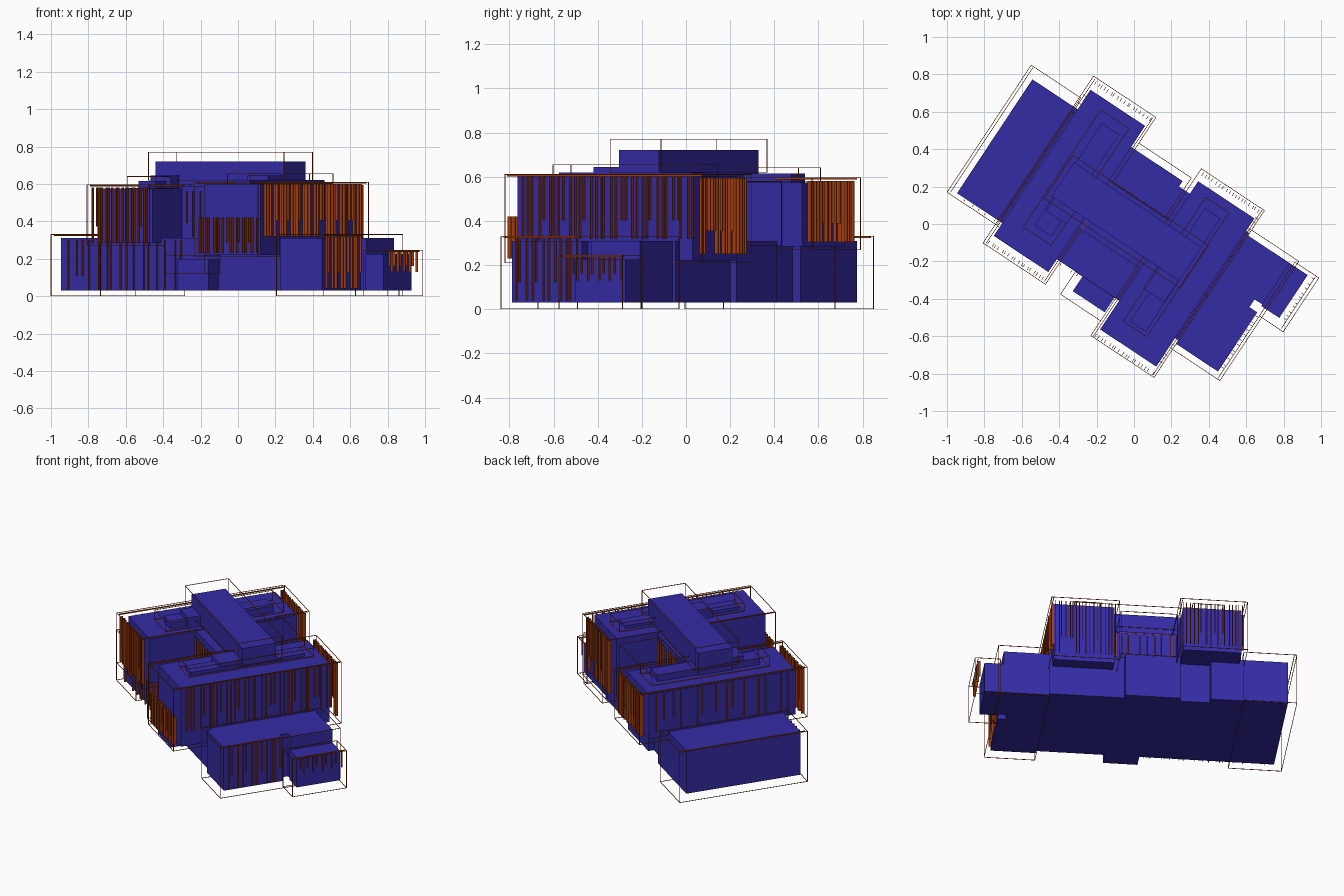
import bpy, bmesh, math, random
from mathutils import Matrix, Vector

random.seed(4)
ROT = Matrix.Rotation(math.radians(-33.5), 4, 'Z')   # whole building is turned in plan


def material(name, col):
    m = bpy.data.materials.new(name)
    m.diffuse_color = col
    return m


BLUE = material("blue_mass", (0.035, 0.025, 0.38, 1))
RUST = material("rust_screen", (0.38, 0.05, 0.005, 1))


def add_box(bm, u0, u1, v0, v1, z0, z1):
    mat = Matrix.Translation(((u0 + u1) / 2, (v0 + v1) / 2, (z0 + z1) / 2)) \
        @ Matrix.Diagonal((u1 - u0, v1 - v0, z1 - z0, 1))
    bmesh.ops.create_cube(bm, size=1, matrix=mat)


def finish(bm, name, mat):
    bm.transform(ROT)
    me = bpy.data.meshes.new(name)
    bm.to_mesh(me)
    bm.free()
    me.materials.append(mat)
    bpy.context.collection.objects.link(bpy.data.objects.new(name, me))


def mass(name, *box):
    bm = bmesh.new()
    add_box(bm, *box)
    finish(bm, name, BLUE)


def frame(name, u0, u1, v0, v1, z0, z1, t=0.0015):
    """Thin bars along the twelve edges of a box."""
    bm = bmesh.new()
    for a in (u0, u1):
        for b in (v0, v1):
            add_box(bm, a - t, a + t, b - t, b + t, z0, z1)
        for z in (z0, z1):
            add_box(bm, a - t, a + t, v0, v1, z - t, z + t)
    for b in (v0, v1):
        for z in (z0, z1):
            add_box(bm, u0, u1, b - t, b + t, z - t, z + t)
    finish(bm, name, RUST)


def fins(name, axis, pos, a, b, z0, z1, n, depth=0.022, t=0.0015):
    """Irregular vertical blades standing in front of a facade, from pos outward."""
    bm = bmesh.new()
    lo, hi = sorted((pos, pos + depth))
    step = (b - a) / n
    for i in range(n):
        c = a + (i + 0.5 + random.uniform(-0.35, 0.35)) * step
        low = z0 + random.choice((0, 0, 0, 0.3)) * (z1 - z0)
        if axis == 'u':
            add_box(bm, lo, hi, c - t, c + t, low, z1)
        else:
            add_box(bm, c - t, c + t, lo, hi, low, z1)
    finish(bm, name, RUST)


# ground floor volumes
mass("west_low_wing", -0.88, -0.42, -0.385, 0.345, 0.03, 0.31)
mass("ground_core", -0.42, 0.54, -0.385, 0.30, 0.03, 0.31)
mass("east_low_wing_south", 0.54, 0.81, -0.41, -0.03, 0.03, 0.31)
mass("east_low_wing_link", 0.54, 0.76, -0.03, 0.02, 0.03, 0.31)
mass("east_low_wing_north", 0.54, 0.81, 0.02, 0.285, 0.03, 0.31)
mass("porch", 0.81, 0.925, 0.01, 0.285, 0.03, 0.225)
mass("front_entry", -0.075, 0.13, -0.48, -0.385, 0.03, 0.20)
mass("rear_terrace", -0.24, 0.09, 0.30, 0.335, 0.03, 0.31)

# tall upper wings and the link between them
mass("west_upper_wing", -0.59, -0.24, -0.467, 0.47, 0.285, 0.575)
mass("east_upper_wing", 0.16, 0.52, -0.57, 0.38, 0.22, 0.60)
mass("upper_link", -0.24, 0.16, -0.18, 0.12, 0.31, 0.59)

# rooftop tiers and the spine
mass("west_roof_tier", -0.44, -0.33, -0.30, 0.355, 0.575, 0.615)
mass("east_roof_tier", 0.27, 0.37, -0.445, 0.28, 0.60, 0.62)
mass("west_roof_upper_tier", -0.43, -0.30, -0.20, 0.095, 0.575, 0.645)
mass("east_roof_upper_tier", 0.23, 0.365, -0.26, 0.095, 0.60, 0.645)
mass("roof_spine", -0.45, 0.37, -0.12, 0.097, 0.575, 0.72)

# light frames standing off every volume
frame("west_low_frame", -0.927, -0.61, -0.41, 0.405, 0.002, 0.33)
frame("west_upper_frame", -0.617, -0.217, -0.53, 0.54, 0.27, 0.595)
frame("east_upper_frame", 0.137, 0.542, -0.625, 0.445, 0.21, 0.61)
frame("east_low_frame", 0.542, 0.845, -0.445, 0.32, 0.002, 0.33)
frame("porch_frame", 0.83, 0.983, -0.04, 0.305, 0.002, 0.245)
frame("entry_frame", -0.12, 0.137, -0.53, -0.385, 0.12, 0.22)
frame("rear_frame", -0.217, 0.12, 0.12, 0.375, 0.29, 0.58)
frame("west_roof_frame", -0.485, -0.305, -0.34, 0.41, 0.577, 0.64)
frame("east_roof_frame", 0.24, 0.39, -0.465, 0.33, 0.602, 0.655)
frame("spine_frame", -0.475, 0.395, -0.15, 0.125, 0.62, 0.77)

# inner rails doubling the frames along the long sides
bm = bmesh.new()
for u, v0, v1, z in ((-0.912, -0.40, 0.40, 0.33), (-0.602, -0.52, 0.53, 0.595),
                     (-0.23, 0.33, 0.53, 0.595), (-0.23, -0.52, -0.18, 0.595),
                     (0.15, -0.62, -0.18, 0.61), (0.53, -0.62, 0.44, 0.61),
                     (0.83, -0.44, -0.04, 0.33), (0.965, -0.03, 0.30, 0.245)):
    add_box(bm, u - 0.0015, u + 0.0015, v0, v1, z - 0.008, z)
finish(bm, "inner_rails", RUST)

# blade screens: upper wings
for name, u0, u1, south, north, z0, z1 in (("west", -0.60, -0.23, -0.50, 0.505, 0.285, 0.58),
                                           ("east", 0.15, 0.53, -0.60, 0.415, 0.23, 0.595)):
    fins(name + "_south_screen", 'v', south, u0, u1, z0,
         0.42 if name == "east" else z1, 18, -0.02)
    fins(name + "_north_screen", 'v', north, u0, u1, z0 + 0.02, z1, 18, 0.02)
fins("east_side_screen", 'u', 0.522, -0.55, 0.40, 0.32, 0.60, 34, 0.016)
fins("west_side_screen", 'u', -0.592, -0.45, 0.48, 0.33, 0.57, 14, -0.016)

# blade screens: courts and low wings
fins("front_court_screen", 'v', -0.185, -0.23, 0.15, 0.32, 0.56, 8, -0.012)
fins("rear_court_screen", 'v', 0.122, -0.23, 0.15, 0.32, 0.56, 8, 0.012)
fins("low_front_screen", 'v', -0.39, -0.86, -0.08, 0.03, 0.30, 16, -0.012)
fins("east_low_screen", 'u', 0.812, -0.40, -0.04, 0.04, 0.32, 12, 0.015)
fins("porch_screen", 'u', 0.95, 0.0, 0.29, 0.13, 0.235, 10, 0.015)
